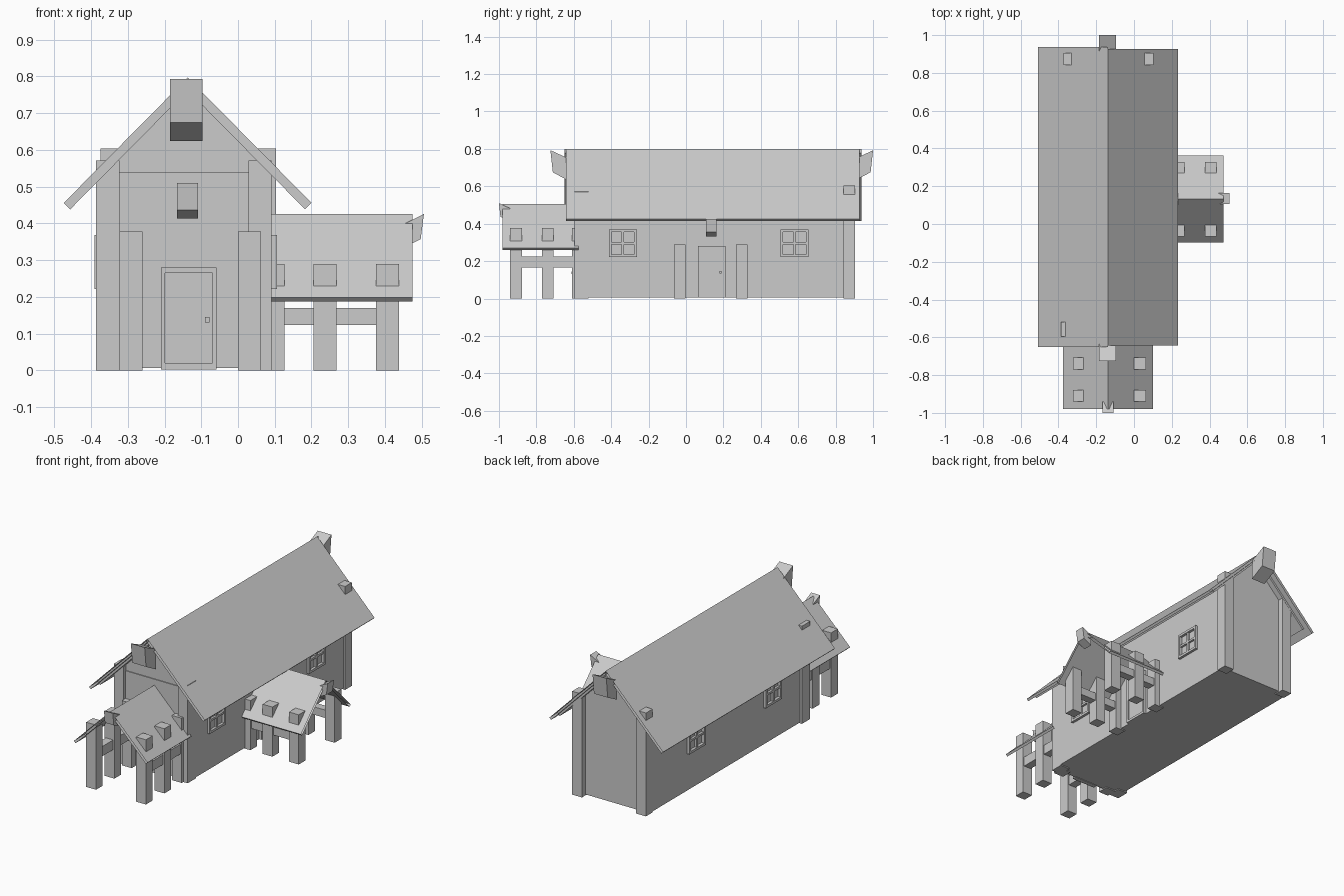
import bpy, bmesh

if "Cube" in bpy.data.objects:
    bpy.data.objects.remove(bpy.data.objects["Cube"])

CX = -0.137  # centre line of the house and front porch


def prism(name, pts, axis, a, b, caps=True):
    """Extrude a closed profile along x (pts are y,z) or y (pts are x,z)."""
    bm = bmesh.new()
    rings = []
    for t in (a, b):
        rings.append([bm.verts.new((t, u, w) if axis == 'x' else (u, t, w)) for u, w in pts])
    n = len(pts)
    for i in range(n):
        j = (i + 1) % n
        bm.faces.new((rings[0][i], rings[0][j], rings[1][j], rings[1][i]))
    if caps:
        bm.faces.new(rings[0])
        bm.faces.new(rings[1])
    bmesh.ops.recalc_face_normals(bm, faces=bm.faces)
    me = bpy.data.meshes.new(name)
    bm.to_mesh(me)
    bm.free()
    ob = bpy.data.objects.new(name, me)
    bpy.context.collection.objects.link(ob)
    return ob


def box(name, x0, x1, y0, y1, z0, z1):
    return prism(name, [(x0, z0), (x1, z0), (x1, z1), (x0, z1)], 'y', y0, y1)


def slope(name, axis, c, ridge, half, drop, side, a, b, thick=0.015, caps=False):
    """One pitched roof sheet falling from the ridge to one side."""
    k = thick * 0.7
    prism(name, [(c, ridge), (c + side * half, ridge - drop),
                 (c + side * (half - k), ridge - drop - k), (c, ridge - 2 * k)], axis, a, b, caps)


def window(name, x0, x1, yc, zc=0.295, w=0.15, h=0.147, f=0.014):
    y0, y1, z0, z1 = yc - w / 2, yc + w / 2, zc - h / 2, zc + h / 2
    for y in (y0, y1 - f):
        box(name + "_stile", x0, x1, y, y + f, z0, z1)
    for z in (z0, z1 - f):
        box(name + "_rail", x0, x1, y0 + f, y1 - f, z, z + f)
    m = (x1 - x0) * 0.15
    box(name + "_mullion", x0 + m, x1 - m, yc - 0.006, yc + 0.006, z0 + f, z1 - f)
    box(name + "_crossbar", x0 + m, x1 - m, y0 + f, y1 - f, zc - 0.006, zc + 0.006)


# House body and gable
box("house_walls", -0.374, 0.091, -0.577, 0.872, 0.006, 0.54)
prism("gable_wall", [(-0.366, 0.54), (0.091, 0.54), (CX, 0.772)], 'y', -0.572, 0.872)

# Corner posts, back pair pokes through the roof
for x in (-0.374, 0.04):
    box("back_corner_post", x, x + 0.063, 0.842, 0.904, 0, 0.604)
for x in (-0.386, 0.028):
    box("front_corner_post", x, x + 0.063, -0.595, -0.52, 0, 0.571)

# Main roof: outer sheets and shorter inner slabs
slope("main_roof_left", 'y', CX, 0.80, 0.371, 0.376, -1, -0.65, 0.938)
slope("main_roof_right", 'y', CX, 0.80, 0.371, 0.376, 1, -0.642, 0.927)
for s in (-1, 1):
    slope("inner_roof", 'y', CX, 0.797, 0.337, 0.341, s, -0.622, 0.905, 0.025, True)

# Ridge end ornaments
prism("front_ridge_ornament", [(-0.725, 0.793), (-0.62, 0.745), (-0.62, 0.625), (-0.712, 0.675)],
      'x', -0.185, -0.096)
prism("back_ridge_ornament", [(1.0, 0.793), (0.90, 0.745), (0.90, 0.63), (0.987, 0.675)],
      'x', -0.185, -0.096)
prism("front_porch_ornament", [(-1.0, 0.51), (-0.94, 0.482), (-0.94, 0.413), (-0.992, 0.437)],
      'x', -0.166, -0.109)
prism("side_porch_ornament", [(0.506, 0.426), (0.445, 0.395), (0.445, 0.332), (0.497, 0.357)],
      'y', 0.106, 0.163)

# Front porch
for s in (-1, 1):
    slope("front_porch_roof", 'y', CX, 0.506, 0.238, 0.236, s, -0.98, -0.575)
for x in (-0.323, 0.0):
    for y in (-0.94, -0.77, -0.61):
        box("front_porch_post", x, x + 0.063, y, y + 0.062, 0, 0.378)
    box("front_porch_beam", x + 0.008, x + 0.055, -0.9, -0.575, 0.167, 0.224)

# Side porch
for s in (-1, 1):
    slope("side_porch_roof", 'x', 0.133, 0.426, 0.23, 0.228, s, 0.085, 0.475)
for y in (-0.065, 0.267):
    for x in (0.063, 0.205, 0.375):
        box("side_porch_post", x, x + 0.063, y, y + 0.062, 0, 0.29)
    box("side_porch_beam", 0.09, 0.4, y + 0.008, y + 0.054, 0.124, 0.17)

# Front door with frame and handle
box("front_door", -0.2, -0.068, -0.587, -0.57, 0.02, 0.265)
for x in (-0.21, -0.07):
    box("front_door_jamb", x, x + 0.011, -0.596, -0.57, 0.003, 0.28)
box("front_door_lintel", -0.199, -0.07, -0.596, -0.57, 0.265, 0.28)
box("front_door_sill", -0.199, -0.07, -0.596, -0.57, 0.003, 0.02)
box("front_door_handle", -0.09, -0.077, -0.613, -0.585, 0.131, 0.145)

# Side door with frame and handle
box("side_door", 0.085, 0.1, 0.074, 0.2, 0.02, 0.265)
for y in (0.064, 0.199):
    box("side_door_jamb", 0.085, 0.107, y, y + 0.011, 0.006, 0.28)
box("side_door_lintel", 0.085, 0.107, 0.075, 0.199, 0.265, 0.28)
box("side_door_sill", 0.085, 0.107, 0.075, 0.199, 0.006, 0.02)
box("side_door_handle", 0.098, 0.124, 0.178, 0.191, 0.133, 0.147)

# Windows on both long walls
for y in (-0.338, 0.58):
    window("right_window", 0.088, 0.106, y)
for y in (-0.255, 0.45):
    window("left_window", -0.391, -0.372, y)
